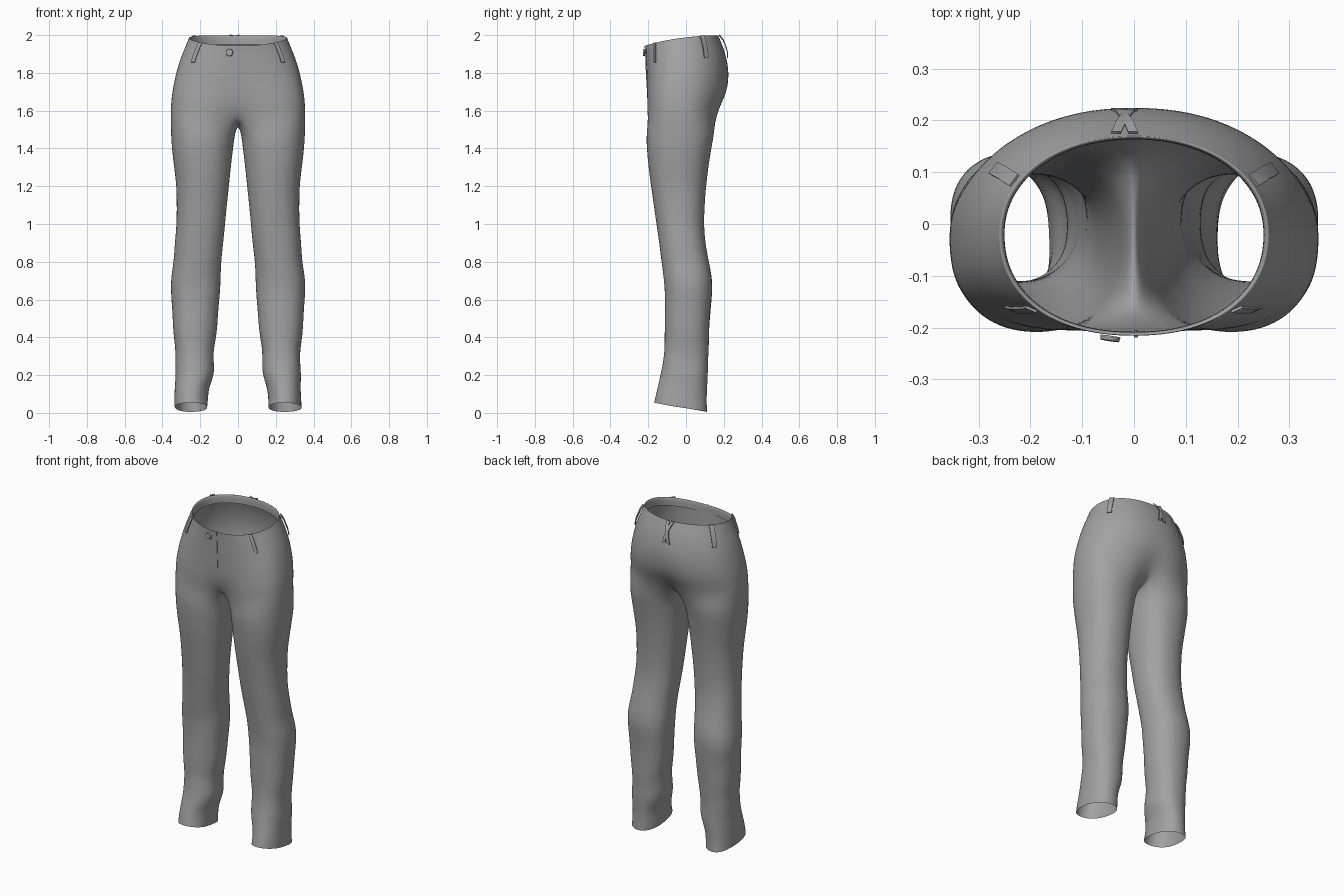
import bpy, bmesh, math
from mathutils import Vector, noise

cube = bpy.data.objects.get("Cube")
if cube:
    bpy.data.objects.remove(cube, do_unlink=True)


def material(name, value):
    mat = bpy.data.materials.new(name)
    mat.use_nodes = True
    colour = (value, value, value, 1)
    mat.diffuse_color = colour
    bsdf = mat.node_tree.nodes["Principled BSDF"]
    bsdf.inputs["Base Color"].default_value = colour
    bsdf.inputs["Roughness"].default_value = 0.8
    return mat


cloth = material("grey cloth", 0.36)
OUTER, INNER = 17, 7      # points round the outside and inside of a leg
MID_Y = -0.02             # depth of the widest part of the hips

# hips: height, half width, front, back, front dip, back dip, front squareness
HIPS = [(2.0, .262, -.217, .172, 0, 0, 2.2),
        (1.95, .28, -.214, .193, 0, 0, 2.3),
        (1.88, .308, -.212, .216, 0, 0, 2.4),
        (1.8, .33, -.211, .229, .002, 0, 2.6),
        (1.72, .346, -.211, .226, .006, .006, 2.8),
        (1.66, .354, -.212, .211, .014, .014, 3.0),
        (1.59, .359, -.213, .185, .035, .04, 3.0)]

# legs: height, inner x, outer x, front, back
LEGS = [(1.48, .016, .357, -.213, .152),
        (1.4, .026, .352, -.21, .136),
        (1.3, .038, .34, -.2, .12),
        (1.2, .048, .327, -.187, .108),
        (1.1, .059, .326, -.172, .1),
        (1.0, .068, .326, -.158, .096),
        (.9, .078, .336, -.143, .103),
        (.8, .09, .341, -.13, .122),
        (.72, .094, .357, -.12, .138),
        (.64, .096, .357, -.113, .142),
        (.54, .106, .349, -.113, .13),
        (.42, .113, .344, -.114, .12),
        (.34, .128, .332, -.116, .118),
        (.27, .13, .33, -.121, .116),
        (.2, .126, .333, -.13, .116),
        (.12, .152, .334, -.148, .114),
        (.06, .16, .336, -.159, .112),
        (.005, .164, .336, -.168, .112)]


def power(v, n):
    return math.copysign(abs(v) ** (2 / n), v)


def hip_point(row, a):
    """Point on a hip ring; a runs from 0 (front) to pi (back)."""
    z, width, front, back, dip_f, dip_b, square = row
    c = math.cos(a)
    n = square if c > 0 else 2.1
    x = width * power(max(math.sin(a), 0), n)
    crease = math.exp(-(x / .08) ** 2)
    if c > 0:
        y = MID_Y + (front - MID_Y) * power(c, n) + dip_f * crease
    else:
        y = MID_Y + (back - MID_Y) * power(-c, n) - dip_b * crease
    # the waist drops towards the front
    drop = .055 * ((1 + c) / 2) ** 2 * max(0, (z - 1.7) / .3)
    return Vector((x if 0 < a < math.pi else 0, y, z - drop))


def leg_point(row, a):
    """Point on a leg ring; a = 0 front, 90 degrees outside."""
    z, x0, x1, front, back = row
    c = math.cos(a)
    x = (x0 + x1) / 2 + (x1 - x0) / 2 * power(math.sin(a), 2.25)
    y = (front + back) / 2 + (front - back) / 2 * power(c, 2.25)
    # the hem rises towards the front
    return Vector((x, y, z + .025 * (1 + c) * max(0, 1 - z / .3)))


def half_rings():
    """Point rows of one side: hips, crotch curve, legs, inner waist fold."""
    angles = [math.pi * i / (OUTER - 1) for i in range(OUTER)]
    hips = [[hip_point(r, a) for a in angles] for r in HIPS]
    fold = [[Vector((p.x * .96, MID_Y + (p.y - MID_Y) * .96, p.z - d))
             for p in hips[0]] for d in (.05, .002)]
    hips = fold + [hips[0], [p - Vector((0, 0, .004)) for p in hips[0]]] + hips[1:]
    last = hips[-1]
    crotch = []
    for k in range(1, INNER + 1):
        t = k / (INNER + 1)
        p = last[-1].lerp(last[0], t)
        p.z -= .065 * math.sin(math.pi * t) ** .7
        crotch.append(p)
    start, span = math.radians(-52), math.radians(284)
    leg_angles = [start + span * i / (OUTER - 1) for i in range(OUTER)]
    rest = 2 * math.pi - span
    leg_angles += [start + span + rest * k / (INNER + 1) for k in range(1, INNER + 1)]
    legs = [[leg_point(r, a) for a in leg_angles] for r in LEGS]
    return hips, last + crotch, legs


def crumple(p):
    """Soft cloth wrinkles, stronger towards the ankles."""
    amount = .007 * max(0, min(1, (1.1 - p.z) / .8))
    n = noise.noise(Vector((p.x * 6, p.y * 6, p.z * 13)))
    m = noise.noise(Vector((p.x * 6 + 9, p.y * 6, p.z * 13)))
    return p + Vector((n, m, 0)) * amount


def finish(name, bm, levels=0):
    mesh = bpy.data.meshes.new(name)
    bm.normal_update()
    bm.to_mesh(mesh)
    bm.free()
    obj = bpy.data.objects.new(name, mesh)
    bpy.context.collection.objects.link(obj)
    mesh.materials.append(cloth)
    if levels:
        mod = obj.modifiers.new("smooth cloth", "SUBSURF")
        mod.levels = mod.render_levels = levels
    bpy.ops.object.select_all(action="DESELECT")
    obj.select_set(True)
    bpy.context.view_layer.objects.active = obj
    if levels:
        bpy.ops.object.shade_smooth()
    else:
        bpy.ops.object.shade_smooth_by_angle(angle=math.radians(40))
    return obj


# trousers
bm = bmesh.new()
hips, seam, legs = half_rings()
for side in (1, -1):
    def add(points):
        return [bm.verts.new(crumple(Vector((p.x * side, p.y, p.z)))) for p in points]

    def bridge(top, bottom, closed):
        count = len(top)
        for i in range(count if closed else count - 1):
            j = (i + 1) % count
            quad = [top[i], bottom[i], bottom[j], top[j]]
            bm.faces.new(quad if side > 0 else quad[::-1])

    rows = [add(r) for r in hips]
    for upper, lower in zip(rows, rows[1:]):
        bridge(upper, lower, False)
    ring = add(seam)
    for points in legs:
        lower = add(points)
        bridge(ring, lower, True)
        ring = lower
bmesh.ops.remove_doubles(bm, verts=bm.verts, dist=.0005)
finish("trousers", bm, 2)


def strip(name, path, across, width, thick=.005):
    """Flat band of cloth along a path."""
    bm = bmesh.new()
    across = Vector(across).normalized()
    rings = []
    for i, p in enumerate(path):
        along = path[min(i + 1, len(path) - 1)] - path[max(i - 1, 0)]
        out = along.cross(across).normalized() * thick / 2
        w = across * width / 2
        rings.append([bm.verts.new(p + v) for v in (w + out, out - w, -w - out, w - out)])
    for a, b in zip(rings, rings[1:]):
        for i in range(4):
            j = (i + 1) % 4
            bm.faces.new((a[i], a[j], b[j], b[i]))
    bm.faces.new(rings[0])
    bm.faces.new(rings[-1][::-1])
    bmesh.ops.recalc_face_normals(bm, faces=bm.faces)
    return finish(name, bm)


def loop_path(angle, side, bulge, slant=0):
    """Path down the waist, standing off the cloth in the middle."""
    path = []
    for k, row in enumerate(HIPS[:3]):
        p = hip_point(row, angle)
        p.x = p.x * side + slant * (k - 1)
        out = Vector((p.x, p.y - MID_Y, 0)).normalized()
        path.append(p + out * (bulge if k == 1 else .005))
    mid = path[1]
    return [path[0], mid.lerp(path[0], .5) + out * bulge * .3, mid,
            mid.lerp(path[2], .5) + out * bulge * .3, path[2]]


# belt loops
for side, word in ((1, "left"), (-1, "right")):
    strip(f"front_belt_loop_{word}", loop_path(math.radians(46), side, .009),
          (1, side * .45, 0), .022)
    strip(f"side_belt_loop_{word}", loop_path(math.radians(121), side, .012),
          (1, -side * 1.3, 0), .028)
    back = [p + Vector((-.018, 0, 0)) for p in loop_path(math.pi, 1, .014, side * .016)]
    strip(f"back_belt_loop_{word}", back, (1, 0, -side * .25), .02)

# fly edge
fly = [hip_point(r, 0) + Vector((.004, -.001, 0)) for r in HIPS[:5]]
strip("fly_edge", fly, (1, 0, 0), .008, .003)

# button
bm = bmesh.new()
bmesh.ops.create_cone(bm, cap_ends=True, segments=16, radius1=.02, radius2=.018, depth=.009)
bmesh.ops.rotate(bm, verts=bm.verts, matrix=Vector((0, 0, 1)).rotation_difference(
    Vector((-.15, -1, .05))).to_matrix())
bmesh.ops.translate(bm, verts=bm.verts, vec=(-.046, -.221, 1.908))
finish("button", bm)
